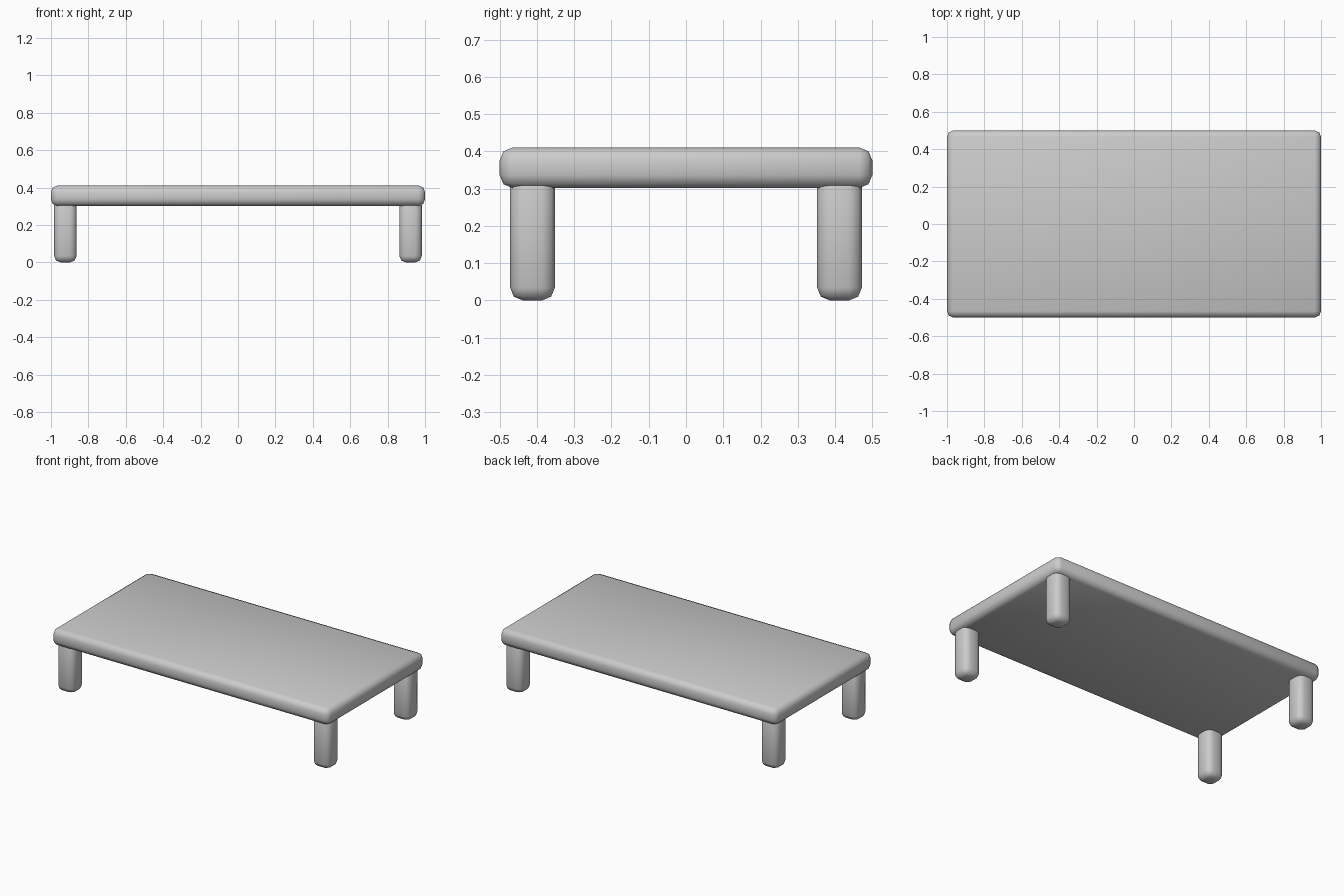
import bpy

if "Cube" in bpy.data.objects:
    bpy.data.objects.remove(bpy.data.objects["Cube"])

BEVEL = 0.034


def rounded_box(name, lo, hi):
    """Softly bevelled, smooth-shaded box between two corners."""
    centre = [(a + b) / 2 for a, b in zip(lo, hi)]
    bpy.ops.mesh.primitive_cube_add(size=1, location=centre)
    obj = bpy.context.object
    obj.name = name
    obj.scale = [b - a for a, b in zip(lo, hi)]
    bpy.ops.object.transform_apply(location=False, rotation=False, scale=True)
    mod = obj.modifiers.new("Rounded edges", 'BEVEL')
    mod.width = BEVEL
    mod.segments = 2
    mod.limit_method = 'NONE'
    bpy.ops.object.shade_smooth()
    return obj


# Table top
rounded_box("table_top", (-1, -0.5, 0.302), (1, 0.5, 0.41))

# Four legs, their upper ends sunk into the top
LEG_X, LEG_Y, HALF = 0.923, 0.412, 0.06
for side, sx in (("left", -1), ("right", 1)):
    for end, sy in (("front", -1), ("back", 1)):
        x, y = sx * LEG_X, sy * LEG_Y
        rounded_box(f"{end}_{side}_leg",
                    (x - HALF, y - HALF, 0), (x + HALF, y + HALF, 0.34))
